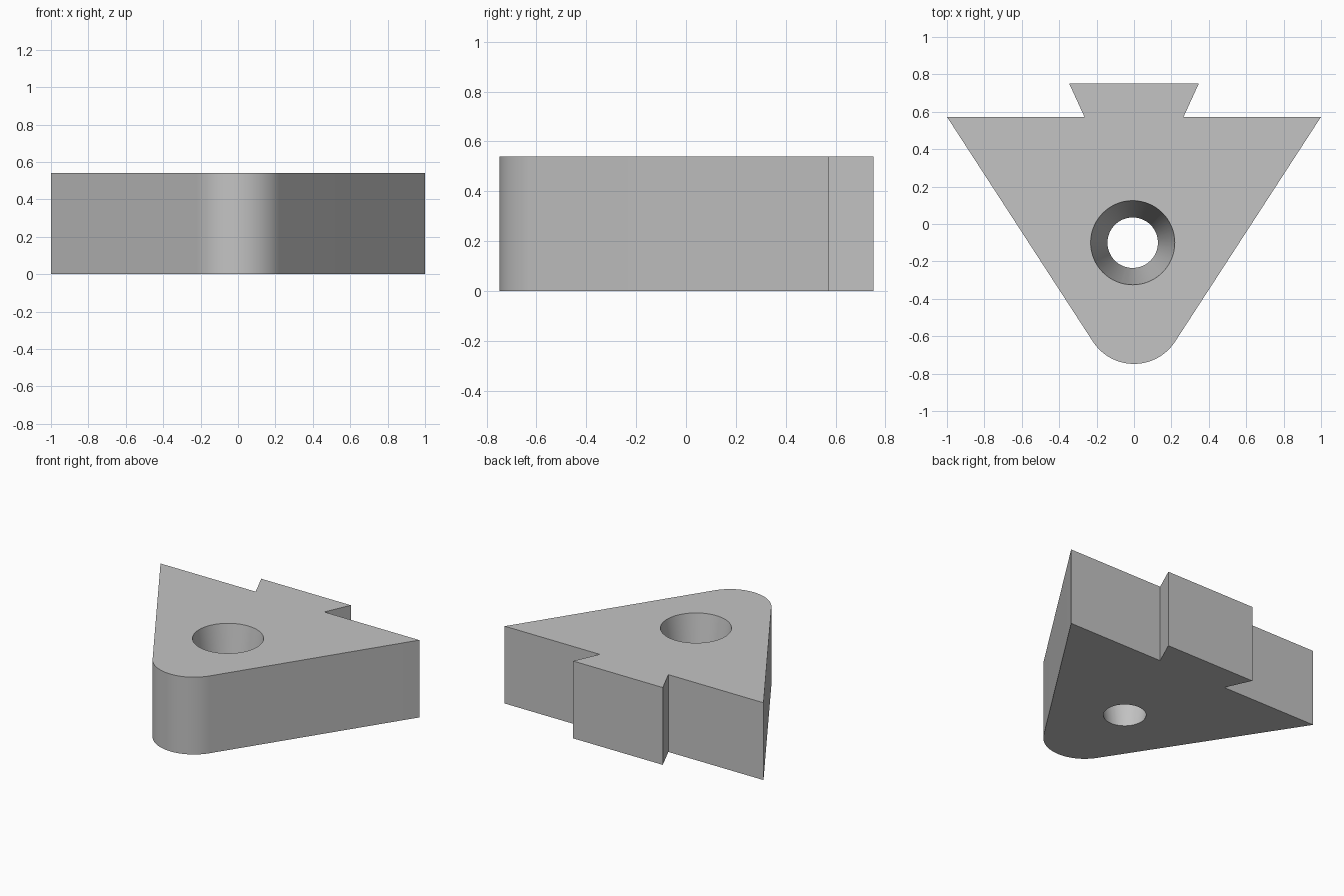
import bpy, bmesh
from math import atan2, cos, sin, pi, hypot

cube = bpy.data.objects.get("Cube")
if cube:
    bpy.data.objects.remove(cube, do_unlink=True)

HEIGHT = 0.54
BACK, TAIL, TIP = 0.573, 0.752, -0.748   # wing edge, dovetail end, rounded tip
TIP_RADIUS = 0.262
ARC_STEPS = 32

grey = bpy.data.materials.new("plain grey")
grey.use_nodes = True
colour = (0.55, 0.55, 0.55, 1)
grey.diffuse_color = colour
grey.node_tree.nodes["Principled BSDF"].inputs["Base Color"].default_value = colour


def add_object(name, bm):
    bmesh.ops.recalc_face_normals(bm, faces=bm.faces)
    mesh = bpy.data.meshes.new(name)
    bm.to_mesh(mesh)
    bm.free()
    mesh.materials.append(grey)
    obj = bpy.data.objects.new(name, mesh)
    bpy.context.collection.objects.link(obj)
    return obj


# Outline: right half of the dovetail and wing, tip arc, then the mirrored half
half = [(0.347, TAIL), (0.265, BACK), (1.0, BACK)]
centre_y = TIP + TIP_RADIUS
dx, dy = 1.0, BACK - centre_y
# Angle at which the straight side meets the tip arc
start = atan2(dy, dx) - (pi / 2 - atan2(TIP_RADIUS, (hypot(dx, dy)**2 - TIP_RADIUS**2) ** 0.5))
sweep = pi + 2 * start
arc = [(TIP_RADIUS * cos(start - sweep * i / ARC_STEPS),
        centre_y + TIP_RADIUS * sin(start - sweep * i / ARC_STEPS))
       for i in range(ARC_STEPS + 1)]
outline = half + arc + [(-x, y) for x, y in reversed(half)]

# Wedge-shaped block
bm = bmesh.new()
base = bm.faces.new([bm.verts.new((x, y, 0)) for x, y in outline])
extruded = bmesh.ops.extrude_face_region(bm, geom=[base])
top_verts = [v for v in extruded["geom"] if isinstance(v, bmesh.types.BMVert)]
bmesh.ops.translate(bm, verts=top_verts, vec=(0, 0, HEIGHT))
block = add_object("dovetail_block", bm)

# Tapered through hole, wider at the top
margin = 0.1
bottom_radius, top_radius = 0.135, 0.225
flare = (top_radius - bottom_radius) / HEIGHT * margin
bm = bmesh.new()
bmesh.ops.create_cone(bm, cap_ends=True, segments=64,
                      radius1=bottom_radius - flare, radius2=top_radius + flare,
                      depth=HEIGHT + 2 * margin)
cutter = add_object("hole_cutter", bm)
cutter.location = (-0.007, -0.1, HEIGHT / 2)
cutter.hide_render = True
bpy.context.view_layer.update()

cut = block.modifiers.new("tapered hole", 'BOOLEAN')
cut.operation = 'DIFFERENCE'
cut.solver = 'EXACT'
cut.object = cutter

bpy.ops.object.select_all(action='DESELECT')
block.select_set(True)
bpy.context.view_layer.objects.active = block
bpy.ops.object.modifier_apply(modifier=cut.name)
bpy.data.objects.remove(cutter, do_unlink=True)
bpy.ops.object.shade_smooth_by_angle(angle=pi / 6)
